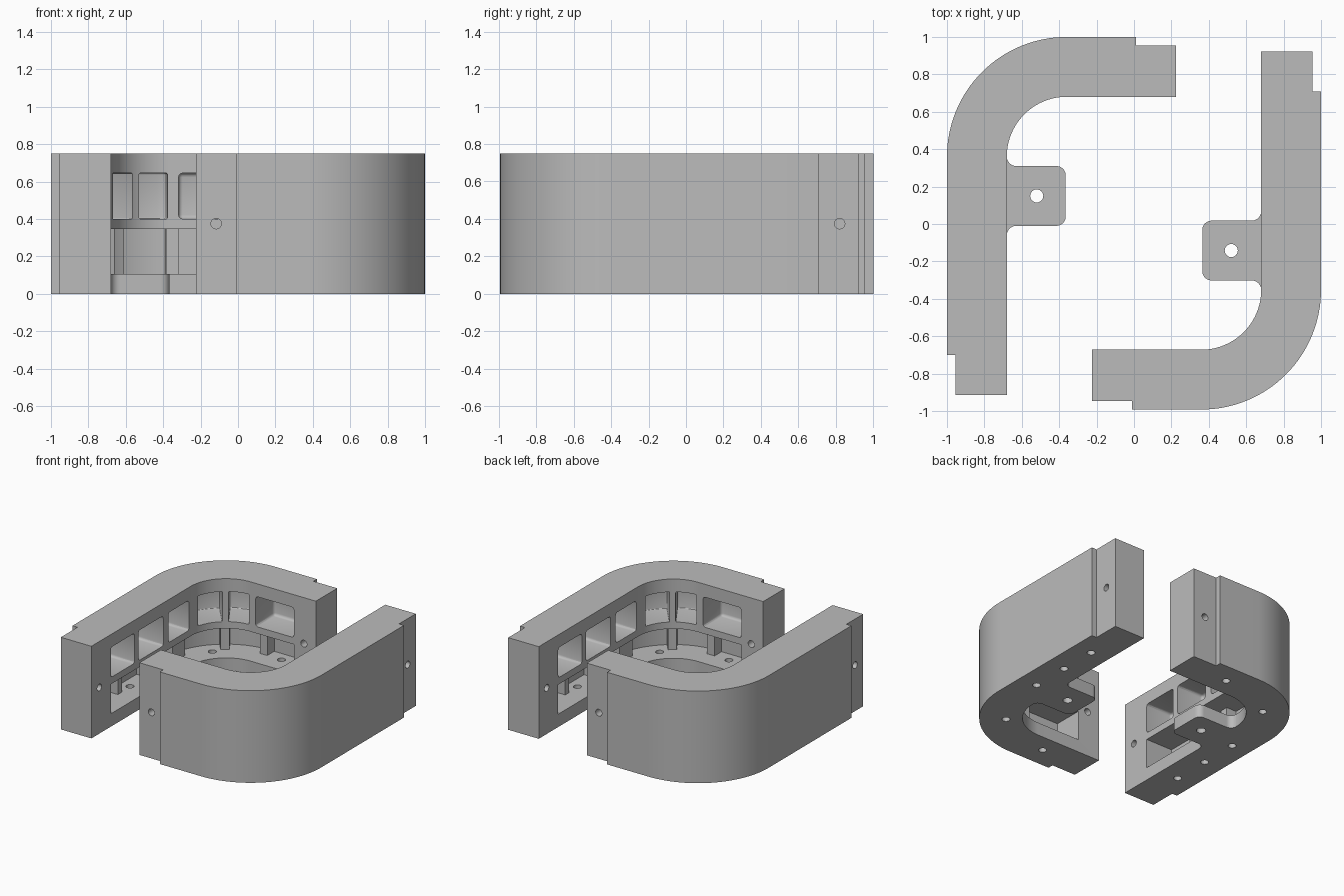
import bpy, bmesh, math

if "Cube" in bpy.data.objects:
    bpy.data.objects.remove(bpy.data.objects["Cube"])

H, FLOOR, SHELF = 0.75, 0.105, 0.345
CX, CY, R_IN, R_OUT = -0.36, 0.36, 0.32, 0.64
L = R_IN * math.pi / 2          # length of the inner arc

mat = bpy.data.materials.new("plain_grey")
mat.diffuse_color = (0.5, 0.5, 0.5, 1)
mat.use_nodes = True
mat.node_tree.nodes["Principled BSDF"].inputs["Base Color"].default_value = mat.diffuse_color


def prism(name, pts, z0, z1):
    """Extrude a flat outline between two heights."""
    bm = bmesh.new()
    face = bm.faces.new([bm.verts.new((x, y, z0)) for x, y in pts])
    top = bmesh.ops.extrude_face_region(bm, geom=[face])["geom"]
    bmesh.ops.translate(bm, vec=(0, 0, z1 - z0),
                        verts=[v for v in top if isinstance(v, bmesh.types.BMVert)])
    bmesh.ops.recalc_face_normals(bm, faces=bm.faces)
    me = bpy.data.meshes.new(name)
    bm.to_mesh(me)
    bm.free()
    me.materials.append(mat)
    ob = bpy.data.objects.new(name, me)
    bpy.context.collection.objects.link(ob)
    return ob


def arc(cx, cy, r, a0, a1, n):
    return [(cx + r * math.cos(math.radians(a0 + (a1 - a0) * i / n)),
             cy + r * math.sin(math.radians(a0 + (a1 - a0) * i / n))) for i in range(n + 1)]


def at(s, d):
    """Point at distance s along the inner wall, d deep into the wall."""
    if s <= 0:
        return (CX - R_IN - d, CY + s)
    if s >= L:
        return (CX + s - L, CY + R_IN + d)
    a = math.pi - s / R_IN
    return (CX + (R_IN + d) * math.cos(a), CY + (R_IN + d) * math.sin(a))


def ribbon(name, s0, s1, d0, d1, z0, z1, round_r):
    """Cutter that follows the inner wall, with rounded edges."""
    ss = [s0] + [L * i / 24 for i in range(25) if s0 + .005 < L * i / 24 < s1 - .005] + [s1]
    ob = prism(name, [at(s, d0) for s in ss] + [at(s, d1) for s in reversed(ss)], z0, z1)
    if round_r:
        b = ob.modifiers.new("round", "BEVEL")
        b.width, b.segments, b.limit_method = round_r, 3, "ANGLE"
        b.angle_limit = math.radians(30)
    return ob


def drill(name, loc, r, length, rot=(0, 0, 0)):
    bpy.ops.mesh.primitive_cylinder_add(vertices=24, radius=r, depth=length,
                                        location=loc, rotation=rot)
    ob = bpy.context.object
    ob.name = name
    ob.data.materials.append(mat)
    return ob


def cut(ob, cutters):
    """Subtract every cutter, bake the result and remove the cutters."""
    for c in cutters:
        m = ob.modifiers.new("cut", "BOOLEAN")
        m.operation, m.solver, m.object = "DIFFERENCE", "EXACT", c
    bpy.context.view_layer.update()
    dg = bpy.context.evaluated_depsgraph_get()
    me = bpy.data.meshes.new_from_object(ob.evaluated_get(dg))
    ob.modifiers.clear()
    ob.data = me
    for c in cutters:
        bpy.data.objects.remove(c, do_unlink=True)


# Curved wall with a shallow step at both ends
wall = prism("curved_wall",
             [(-0.955, -0.915), (-0.955, -0.70), (-1.0, -0.70)]
             + arc(CX, CY, R_OUT, 180, 90, 32)
             + [(0.01, 1.0), (0.01, 0.955), (0.225, 0.955), (0.225, CY + R_IN)]
             + arc(CX, CY, R_IN, 90, 180, 32) + [(-0.68, -0.915)], 0, H)

# Upper row of pockets and lower bays behind the open channel
bays = [(-1.025, -0.72), (-0.67, -0.35), (-0.285, -0.02),
        (0.084, 0.28), (0.324, 0.486), (0.545, 0.89)]
cutters = [ribbon("pocket_cutter", a, b, -0.06, 0.24, 0.40, 0.645, 0.022) for a, b in bays]
cutters += [ribbon("bay_cutter", a, b, 0.08, 0.24, FLOOR, SHELF, 0) for a, b in bays]
cutters.append(ribbon("channel_cutter", -1.025, 0.89, -0.06, 0.15, FLOOR, SHELF, 0))

# Floor screw holes and end cross holes
for x, y in [(-0.84, -0.50), (-0.84, -0.19), (-0.84, 0.125), (-0.69, 0.655), (-0.19, 0.83)]:
    cutters.append(drill("floor_hole", (x, y, 0.05), 0.03, 0.14))
cutters.append(drill("end_hole", (-0.82, -0.812, 0.375), 0.028, 0.6, (0, math.pi / 2, 0)))
cutters.append(drill("end_hole", (0.117, 0.82, 0.375), 0.028, 0.6, (math.pi / 2, 0, 0)))
cut(wall, cutters)

# Mounting tab with rounded corners and filleted root
r = 0.05
tab = prism("mounting_tab",
            arc(-0.68 + r, -0.01 - r, r, 180, 90, 6)
            + arc(-0.365 - r, -0.01 + r, r, -90, 0, 6)
            + arc(-0.365 - r, 0.31 - r, r, 0, 90, 6)
            + arc(-0.68 + r, 0.31 + r, r, 270, 180, 6), 0, FLOOR)
cut(tab, [drill("tab_hole", (-0.52, 0.15, 0.05), 0.035, 0.3)])

# Opposite half: the same parts turned half a revolution
for ob in (wall, tab):
    bpy.ops.object.select_all(action="DESELECT")
    ob.select_set(True)
    bpy.context.view_layer.objects.active = ob
    bpy.ops.object.shade_smooth_by_angle(angle=math.radians(30))
    twin = ob.copy()
    twin.data = ob.data.copy()
    twin.name = "opposite_" + ob.name
    twin.rotation_euler.z = math.pi
    twin.location.y = 0.008
    bpy.context.collection.objects.link(twin)
